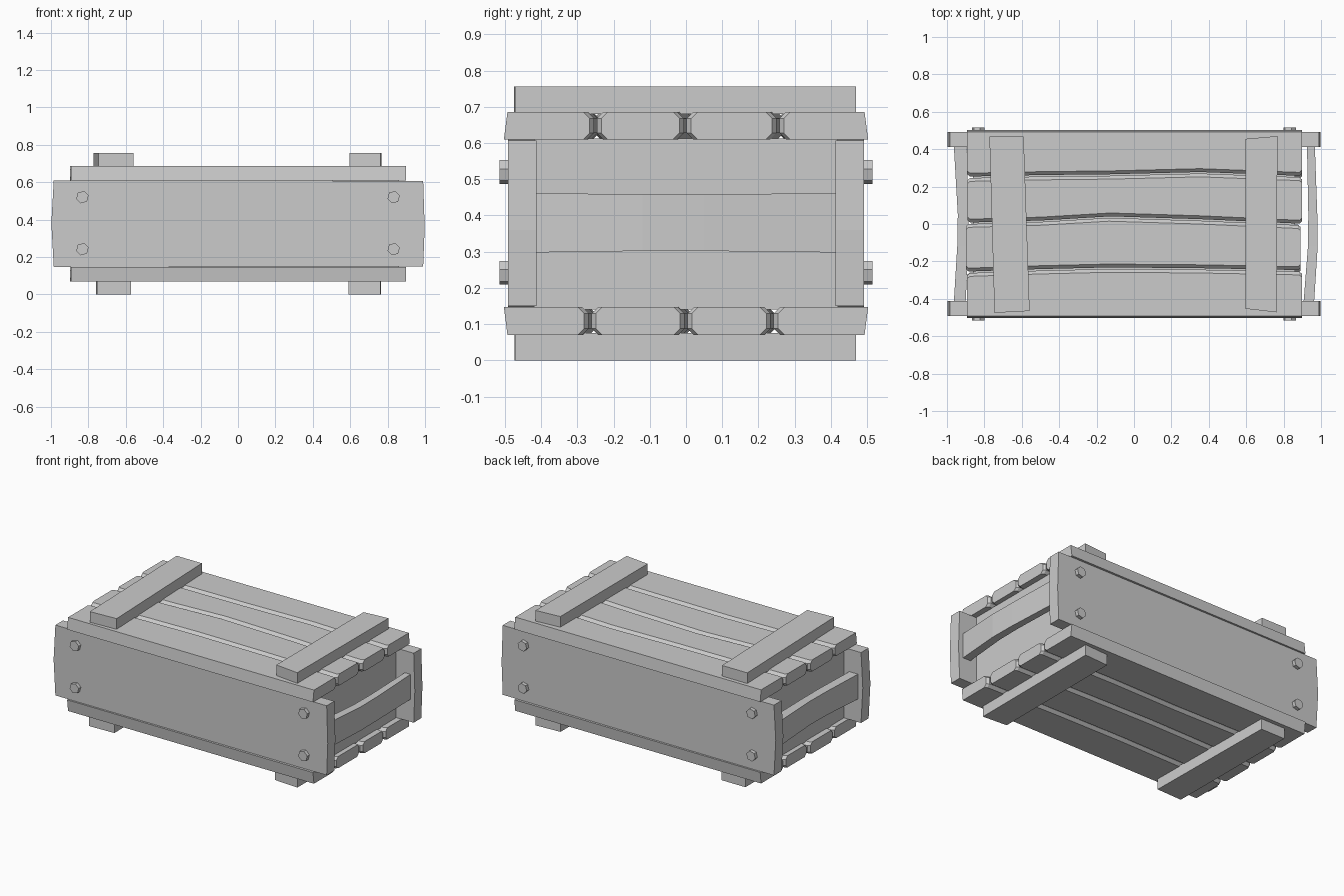
import bpy, bmesh, math
from mathutils import Matrix, Vector

cube = bpy.data.objects.get("Cube")
if cube:
    bpy.data.objects.remove(cube, do_unlink=True)

GREY = (0.6, 0.6, 0.6, 1)
mat = bpy.data.materials.new("grey_wood")
mat.use_nodes = True
mat.diffuse_color = GREY
bsdf = next(n for n in mat.node_tree.nodes if n.type == 'BSDF_PRINCIPLED')
bsdf.inputs["Base Color"].default_value = GREY
bsdf.inputs["Roughness"].default_value = 0.8


def loft(name, rings):
    """Skin a row of equal-length rings and cap both ends."""
    bm = bmesh.new()
    rows = [[bm.verts.new(p) for p in ring] for ring in rings]
    n = len(rows[0])
    for a, b in zip(rows, rows[1:]):
        for i in range(n):
            j = (i + 1) % n
            bm.faces.new((a[i], a[j], b[j], b[i]))
    bm.faces.new(rows[0][::-1])
    bm.faces.new(rows[-1])
    bmesh.ops.recalc_face_normals(bm, faces=bm.faces)
    mesh = bpy.data.meshes.new(name)
    bm.to_mesh(mesh)
    bm.free()
    mesh.materials.append(mat)
    obj = bpy.data.objects.new(name, mesh)
    bpy.context.collection.objects.link(obj)
    return obj


def prism(name, outline, lo, hi, axis):
    """Extrude a 2D outline from lo to hi along the named axis."""
    place = {'x': lambda u, v, d: (d, u, v),
             'y': lambda u, v, d: (u, d, v),
             'z': lambda u, v, d: (u, v, d)}[axis]
    return loft(name, [[place(u, v, d) for u, v in outline] for d in (lo, hi)])


# Closed core with recessed end walls
core = [(-0.42, 0.14), (0.42, 0.14), (0.42, 0.612), (-0.42, 0.612)]
prism("end_walls_core", core, -0.86, 0.86, 'x')

# Long side panels with slightly bowed ends
panel = [(-0.985, 0.147), (0.99, 0.15), (0.998, 0.36), (0.99, 0.607),
         (-0.985, 0.61), (-0.998, 0.38)]
prism("front_panel", panel, -0.492, -0.413, 'y')
prism("back_panel", panel, 0.413, 0.492, 'y')

# Bowed bar across each end: (y, inner x, outer x)
bars = {"left_end_bar": [(-0.415, 0.907, 0.963), (-0.12, 0.93, 0.982),
                         (0.05, 0.932, 0.98), (0.415, 0.925, 0.967)],
        "right_end_bar": [(-0.415, -0.9, -0.963), (-0.12, -0.885, -0.945),
                          (0.05, -0.885, -0.942), (0.415, -0.895, -0.963)]}
for name, stations in bars.items():
    rings = []
    for y, a, b in stations:
        bow = 0.004 if abs(y) < 0.3 else 0
        lo, hi = 0.298 + bow, 0.462 - bow
        rings.append([(a, y, lo), (b, y, lo), (b, y, hi), (a, y, hi)])
    loft(name, rings)


# Lid and floor slats: wavy seams, chamfered edges
CH = 0.018
XS = (-0.895, -0.88, -0.5, -0.13, 0.35, 0.88, 0.895)


def slat(name, low, high, z_in, z_out, shift):
    d = math.copysign(CH, z_out - z_in)
    rings = []
    for k, x in enumerate(XS):
        tip = 0.012 if k in (0, len(XS) - 1) else 0
        s = max(0, min(k - 1, 4))
        if low is None:
            left = [(-0.493, z_out), (-0.503, z_in)]
        else:
            y = low[s] + 0.004 + tip
            left = [(y + CH, z_out), (y, z_out - d), (y, z_in + d), (y + CH, z_in)]
        if high is None:
            right = [(0.503, z_in), (0.493, z_out)]
        else:
            y = high[s] - 0.004 - tip
            right = [(y - CH, z_in), (y, z_in + d), (y, z_out - d), (y - CH, z_out)]
        rings.append([(x + shift, y, z) for y, z in left + right])
    loft(name, rings)


lid_seams = [(-0.258, -0.245, -0.236, -0.24, -0.25),
             (0.004, 0.015, 0.037, 0.022, -0.002),
             (0.25, 0.258, 0.262, 0.274, 0.254)]
floor_seams = [(-0.255, -0.25, -0.245, -0.25, -0.265),
               (0.005, 0.015, 0.02, 0.012, 0.0),
               (0.25, 0.245, 0.24, 0.245, 0.238)]
shifts = (0.003, -0.004, 0.004, 0.003)
for part, seams, z_in, z_out in (("lid", lid_seams, 0.61, 0.686),
                                 ("floor", floor_seams, 0.147, 0.07)):
    edges = [None] + seams + [None]
    for i in range(4):
        slat(f"{part}_slat_{i + 1}", edges[i], edges[i + 1], z_in, z_out, shifts[i])

# Cross battens on the lid and under the floor
lid_right = [(-0.773, 0.467), (-0.59, 0.467), (-0.558, -0.465), (-0.746, -0.475)]
lid_left = [(0.596, 0.455), (0.767, 0.47), (0.762, -0.472), (0.596, -0.453)]
foot_right = [(-0.76, 0.467), (-0.585, 0.467), (-0.573, -0.467), (-0.755, -0.473)]
foot_left = [(0.592, 0.46), (0.765, 0.47), (0.762, -0.472), (0.59, -0.46)]
prism("lid_batten_right", lid_right, 0.68, 0.756, 'z')
prism("lid_batten_left", lid_left, 0.68, 0.756, 'z')
prism("foot_batten_right", foot_right, 0, 0.075, 'z')
prism("foot_batten_left", foot_left, 0, 0.075, 'z')

# Hexagonal bolt heads on both long panels
for side, sy in (("front", -1), ("back", 1)):
    for end, x in (("right", -0.832), ("left", 0.832)):
        for level, z in (("lower", 0.242), ("upper", 0.52)):
            hexagon = [(x + 0.034 * math.cos(math.radians(60 * k + 15)),
                        z + 0.034 * math.sin(math.radians(60 * k + 15)))
                       for k in range(6)]
            prism(f"{side}_{end}_{level}_bolt", hexagon, sy * 0.48, sy * 0.515, 'y')
